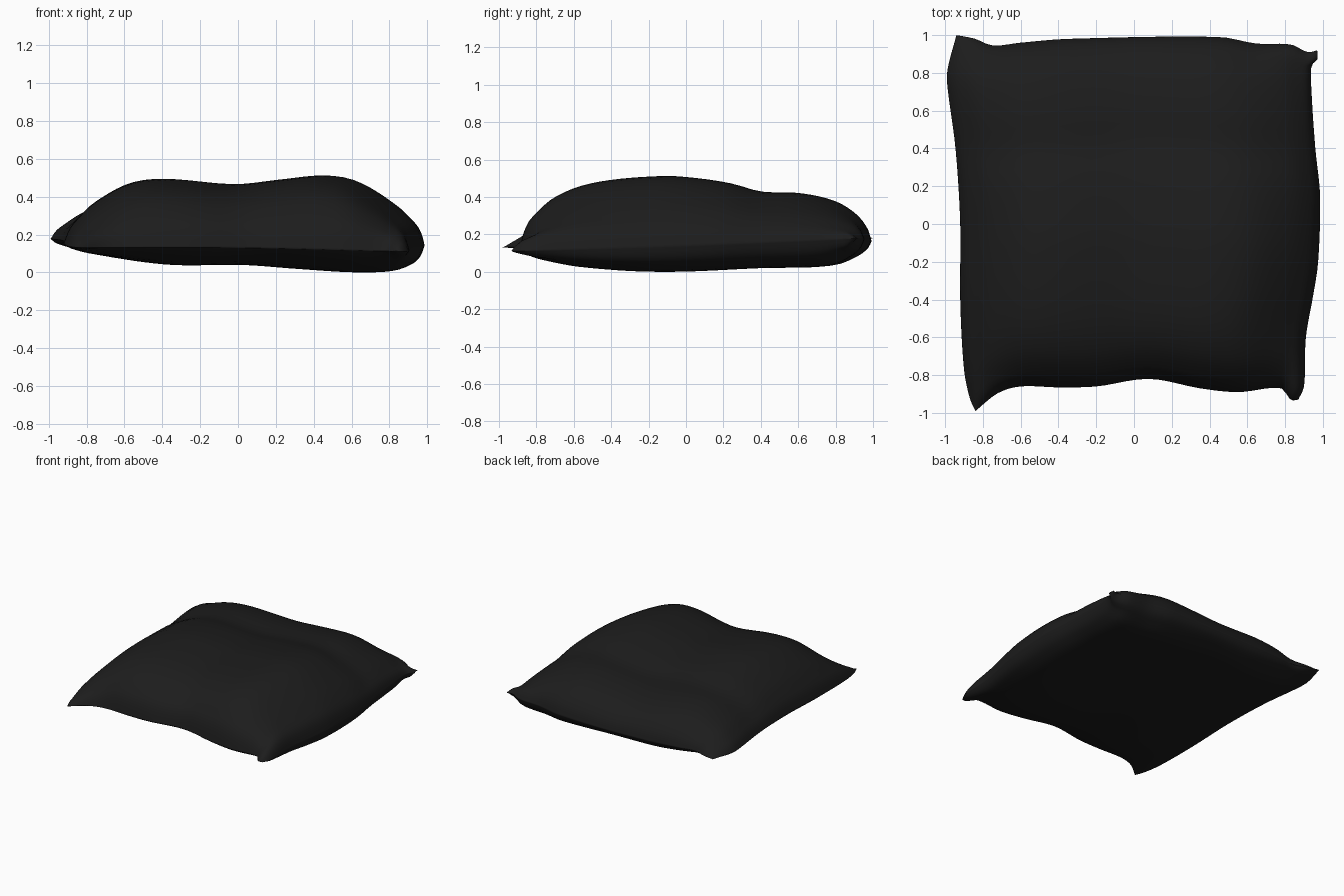
import bpy, bmesh, math
from mathutils import Vector

if "Cube" in bpy.data.objects:
    bpy.data.objects.remove(bpy.data.objects["Cube"])

N = 48


def curve(pts, t):
    # smooth interpolation through (t, value) points
    n = len(pts)
    i = 0
    while i < n - 2 and t > pts[i + 1][0]:
        i += 1

    def slope(k):
        a, b = pts[max(k - 1, 0)], pts[min(k + 1, n - 1)]
        return (b[1] - a[1]) / (b[0] - a[0])
    (t0, p0), (t1, p1) = pts[i], pts[i + 1]
    h = t1 - t0
    s = (t - t0) / h
    return ((2*s**3 - 3*s**2 + 1) * p0 + (s**3 - 2*s**2 + s) * h * slope(i)
            + (3*s**2 - 2*s**3) * p1 + (s**3 - s**2) * h * slope(i + 1))


# seam outline seen from above, running along x (front, back) and y (left, right)
front = [(-.84, -.99), (-.72, -.895), (-.6, -.86), (-.4, -.865), (-.2, -.86), (.08, -.82),
         (.35, -.87), (.55, -.89), (.78, -.87), (.83, -.93), (.87, -.93)]
back = [(-.94, 1), (-.84, .98), (-.75, .945), (-.6, .96), (-.35, .98), (.45, .99),
        (.65, .955), (.83, .95), (.92, .91), (.97, .92)]
left = [(-.99, -.84), (-.92, -.87), (-.77, -.9), (-.4, -.92), (0, -.92), (.4, -.945),
        (.75, -.99), (.83, -.985), (1, -.94)]
right = [(-.93, .87), (-.86, .9), (-.6, .91), (-.37, .95), (-.2, .975), (.15, .985),
         (.4, .96), (.7, .94), (.84, .94), (.87, .97), (.92, .97)]
# fullness of the top and underside across x and y
top_x = [(-1, 0), (-.97, .2), (-.93, .34), (-.84, .58), (-.64, .88), (-.44, .95), (-.05, .875),
         (.2, .94), (.45, 1), (.63, .92), (.84, .6), (.95, .33), (.985, .17), (1, 0)]
top_y = [(-1, 0), (-.98, .22), (-.94, .42), (-.8, .72), (-.58, .91), (-.2, 1), (0, .97), (.2, .89),
         (.37, .77), (.6, .74), (.8, .61), (.92, .4), (.98, .18), (1, 0)]
low_x = [(-1, 0), (-.97, .15), (-.85, .36), (-.42, .73), (0, .73), (.3, .87), (.63, 1), (.84, .93),
         (.95, .62), (.985, .32), (1, 0)]
low_y = [(-1, 0), (-.97, .18), (-.88, .45), (-.64, .8), (-.2, 1), (.4, .87), (.8, .8),
         (.93, .5), (.98, .25), (1, 0)]


def edge(pts, t, z0, zm, z1, along_x):
    a = pts[0][0] + t * (pts[-1][0] - pts[0][0])
    b = curve(pts, a)
    z = curve([(0, z0), (.5, zm), (1, z1)], t)
    return Vector((a, b, z) if along_x else (b, a, z))


FL, FR, BL, BR = .13, .11, .18, .18
ef = lambda t: edge(front, t, FL, .13, FR, True)
eb = lambda t: edge(back, t, BL, .16, BR, True)
el = lambda t: edge(left, t, FL, .165, BL, False)
er = lambda t: edge(right, t, FR, .14, BR, False)


def seam_point(s, t):
    # blend the four seam edges into a surface
    p = ef(s) * (1 - t) + eb(s) * t + el(t) * (1 - s) + er(t) * s
    return p - (ef(0) * (1-s) * (1-t) + ef(1) * s * (1-t) + eb(0) * (1-s) * t + eb(1) * s * t)


# pillow: two puffed sheets joined at the seam
bm = bmesh.new()
grids = []
for upper in (True, False):
    g = []
    for j in range(N + 1):
        row = []
        for i in range(N + 1):
            u, v = (-math.cos(math.pi * k / N) for k in (i, j))
            p = seam_point((u + 1) / 2, (v + 1) / 2)
            if i in (0, N) or j in (0, N):
                row.append(bm.verts.new(p) if upper else grids[0][j][i])
                continue
            if upper:
                p.z += (.512 - p.z) * curve(top_x, u) * curve(top_y, v)
            else:
                p.z *= 1 - min(1, curve(low_x, u) * curve(low_y, v))
            row.append(bm.verts.new(p))
        g.append(row)
    grids.append(g)
    for j in range(N):
        for i in range(N):
            q = [g[j][i], g[j][i+1], g[j+1][i+1], g[j+1][i]]
            bm.faces.new(q if upper else q[::-1])
for f in bm.faces:
    f.smooth = True
mesh = bpy.data.meshes.new("pillow")
bm.to_mesh(mesh)
bm.free()
pillow = bpy.data.objects.new("pillow", mesh)
bpy.context.collection.objects.link(pillow)

# black fabric
mat = bpy.data.materials.new("black_fabric")
mat.diffuse_color = (.012, .012, .012, 1)
mat.use_nodes = True
mat.node_tree.nodes["Principled BSDF"].inputs["Base Color"].default_value = mat.diffuse_color
mesh.materials.append(mat)
